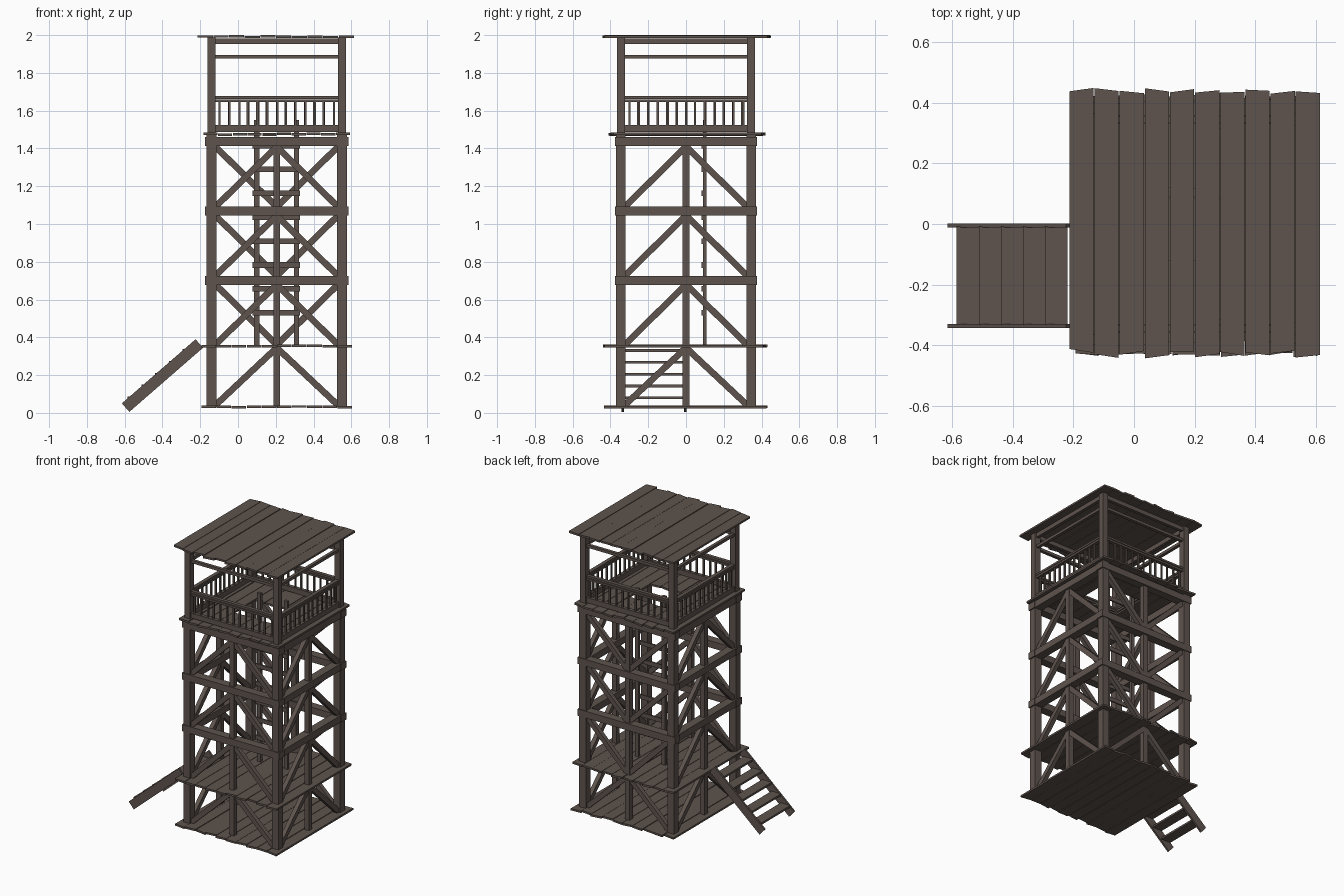
import bpy, bmesh, random
from mathutils import Vector, Matrix

random.seed(4)
if "Cube" in bpy.data.objects:
    bpy.data.objects.remove(bpy.data.objects["Cube"], do_unlink=True)

wood = bpy.data.materials.new("dark_weathered_wood")
wood.use_nodes = True
COLOR = (0.112, 0.087, 0.075, 1)
wood.diffuse_color = COLOR
bsdf = wood.node_tree.nodes["Principled BSDF"]
bsdf.inputs["Base Color"].default_value = COLOR
bsdf.inputs["Roughness"].default_value = 0.9

CX = 0.205            # tower centre
HALF = 0.345          # post distance from the centre
LEVELS = [(0.04, 0.345), (0.36, 0.68), (0.725, 1.045), (1.09, 1.41)]


def finish(bm, name):
    mesh = bpy.data.meshes.new(name)
    bmesh.ops.recalc_face_normals(bm, faces=bm.faces)
    bm.to_mesh(mesh)
    bm.free()
    mesh.materials.append(wood)
    obj = bpy.data.objects.new(name, mesh)
    bpy.context.collection.objects.link(obj)
    return obj


def beam(bm, a, b, width, depth, normal):
    """Square timber from a to b; depth is measured along normal."""
    a, b, n = Vector(a), Vector(b), Vector(normal)
    u = (b - a).normalized()
    v = n.cross(u)
    m = Matrix((u * (b - a).length, v * width, n * depth)).transposed().to_4x4()
    m.translation = (a + b) / 2
    return bmesh.ops.create_cube(bm, size=1, matrix=m)["verts"]


def each_side():
    """Yield a name, a mapper (along, out, z) -> point, and the outward normal."""
    for name, along, out in (("front", (1, 0), (0, -1)), ("back", (1, 0), (0, 1)),
                             ("left", (0, 1), (1, 0)), ("right", (0, 1), (-1, 0))):
        def place(s, o, z, along=along, out=out):
            return (CX + s * along[0] + o * out[0], s * along[1] + o * out[1], z)
        yield name, place, (*out, 0)


def plank(bm, x0, x1, y0, y1, z, thick):
    """Floor board with slightly crooked ends."""
    z += random.uniform(-0.002, 0.002)
    mid = (x0 + x1) / 2
    verts = beam(bm, (mid, y0, z), (mid, y1, z), x1 - x0 - 0.003, thick, (0, 0, 1))
    skew = [random.uniform(-0.007, 0.007) for _ in range(2)]
    for v in verts:
        end = 0 if v.co.y < (y0 + y1) / 2 else 1
        v.co.y += skew[end] * (1 if v.co.x > mid else -1)


def deck(name, x0, x1, y0, y1, z, thick=0.013, count=10, hatch=None):
    bm = bmesh.new()
    step = (x1 - x0) / count
    for i in range(count):
        a, b = x0 + i * step, x0 + (i + 1) * step
        lo, hi = y0 + random.uniform(-0.01, 0.01), y1 + random.uniform(-0.01, 0.01)
        if hatch and hatch[0] < (a + b) / 2 < hatch[1]:
            plank(bm, a, b, lo, hatch[2], z, thick)
            plank(bm, a, b, hatch[3], hi, z, thick)
        else:
            plank(bm, a, b, lo, hi, z, thick)
    finish(bm, name)


# Decks and roof
deck("ground_floor", -0.195, 0.605, -0.425, 0.418, 0.032)
deck("lower_floor", -0.195, 0.605, -0.425, 0.418, 0.353)
deck("lookout_floor", -0.185, 0.595, -0.395, 0.41, 1.475, hatch=(0.05, 0.36, -0.12, 0.12))
deck("roof", -0.215, 0.615, -0.428, 0.434, 1.992)

# Corner posts, thicker below the lookout
bm = bmesh.new()
for sx in (-1, 1):
    for sy in (-1, 1):
        x, y = CX + sx * HALF, sy * HALF
        beam(bm, (x, y, 0.03), (x, y, 1.47), 0.052, 0.052, (1, 0, 0))
        beam(bm, (x, y, 1.47), (x, y, 1.987), 0.043, 0.043, (1, 0, 0))
finish(bm, "corner_posts")

# Frame, railing and top beams on every side
for name, place, n in each_side():
    facing = name in ("front", "back")

    bm = bmesh.new()
    beam(bm, place(0, HALF, 0.03), place(0, HALF, 1.42), 0.036, 0.036, n)
    finish(bm, name + "_middle_post")

    bm = bmesh.new()
    reach = 0.38 if facing else 0.325
    for z in (0.702, 1.068, 1.436):
        beam(bm, place(-reach, HALF, z), place(reach, HALF, z), 0.048, 0.06, n)
    finish(bm, name + "_girders")

    bm = bmesh.new()
    for i, (z0, z1) in enumerate(LEVELS):
        if name == "back" and i > 0:
            z0, z1 = z1, z0
        for s in (-1, 1):
            beam(bm, place(s * 0.325, HALF, z0), place(0, HALF, z1), 0.034, 0.03, n)
    finish(bm, name + "_braces")

    bm = bmesh.new()
    for z, w in ((1.505, 0.036), (1.652, 0.014), (1.67, 0.014)):
        beam(bm, place(-0.33, HALF, z), place(0.33, HALF, z), w, 0.026, n)
    for i in range(13):
        s = (i - 6) * 0.05 + random.uniform(-0.004, 0.004)
        beam(bm, place(s, HALF, 1.515), place(s, HALF, 1.655), 0.011, 0.011, n)
    finish(bm, name + "_railing")

    bm = bmesh.new()
    for z, w in ((1.968, 0.03), (1.885, 0.02)):
        beam(bm, place(-0.33, HALF, z), place(0.33, HALF, z), w, 0.022, n)
    finish(bm, name + "_top_beams")

# Inner ladder to the lookout
bm = bmesh.new()
for x in (0.1, 0.31):
    beam(bm, (x, 0.1, 0.355), (x, 0.1, 1.55), 0.028, 0.018, (0, 1, 0))
for i in range(8):
    z = 0.53 + i * 0.1265
    beam(bm, (0.078, 0.087, z), (0.327, 0.087, z), 0.03, 0.01, (0, 1, 0))
finish(bm, "ladder")

# Outside stairs
bm = bmesh.new()
for y in (-0.005, -0.336):
    beam(bm, (-0.595, y, 0.028), (-0.205, y, 0.367), 0.06, 0.013, (0, 1, 0))
finish(bm, "stair_stringers")
bm = bmesh.new()
for i in range(5):
    x, z = -0.548 + i * 0.073, 0.08 + i * 0.0625
    beam(bm, (x, -0.332, z), (x, -0.008, z), 0.074, 0.014, (0, 0, 1))
finish(bm, "stair_treads")
